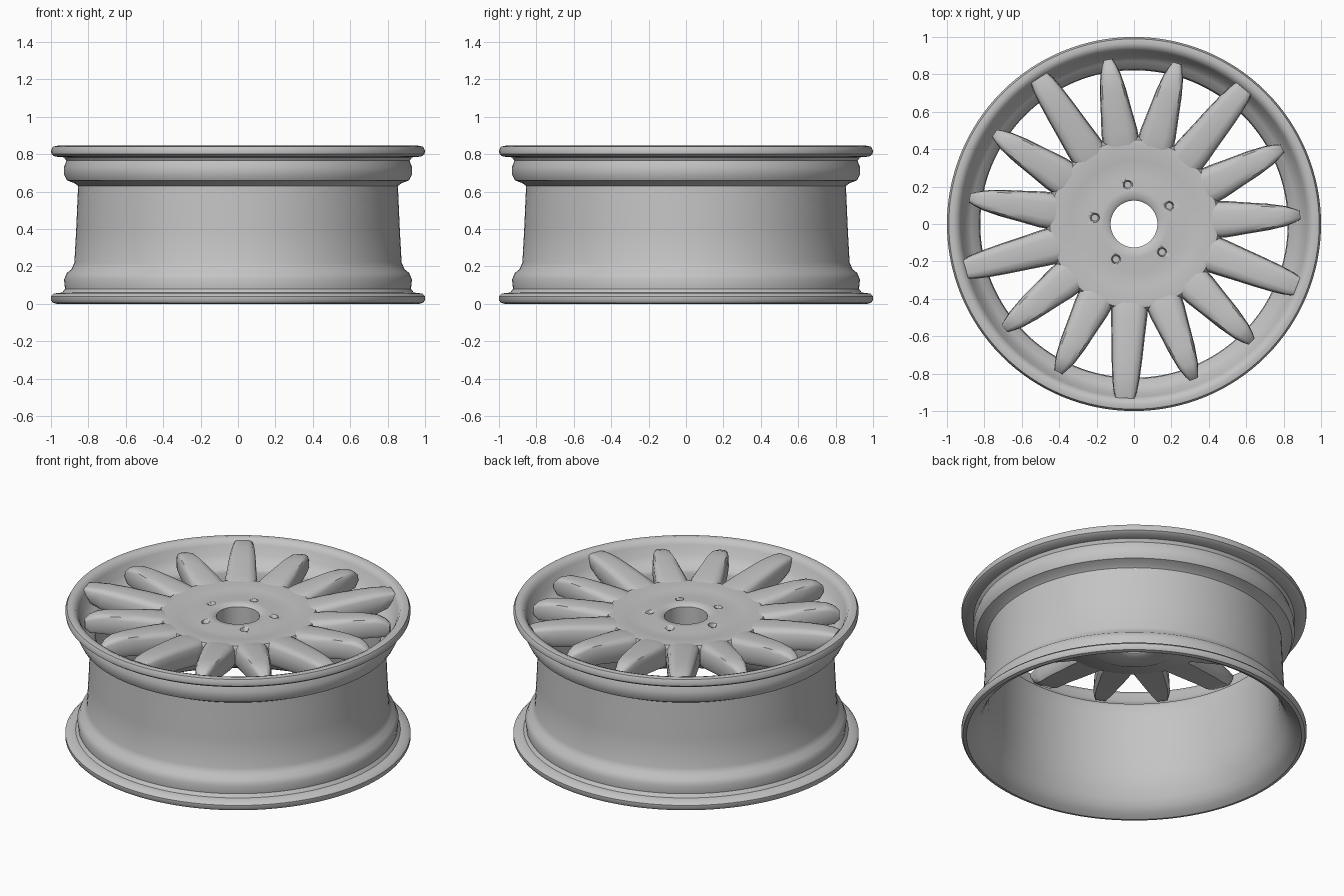
import bpy, bmesh, math
from mathutils import Matrix

cube = bpy.data.objects.get("Cube")
if cube:
    bpy.data.objects.remove(cube, do_unlink=True)

# One cast metal colour
metal = bpy.data.materials.new("cast grey metal")
metal.use_nodes = True
GREY = (0.55, 0.55, 0.55, 1)
metal.diffuse_color = GREY
metal.node_tree.nodes["Principled BSDF"].inputs["Base Color"].default_value = GREY


def finish(name, bm, angle=40):
    bmesh.ops.recalc_face_normals(bm, faces=bm.faces)
    mesh = bpy.data.meshes.new(name)
    bm.to_mesh(mesh)
    bm.free()
    mesh.materials.append(metal)
    obj = bpy.data.objects.new(name, mesh)
    bpy.context.collection.objects.link(obj)
    bpy.ops.object.select_all(action="DESELECT")
    obj.select_set(True)
    bpy.context.view_layer.objects.active = obj
    bpy.ops.object.shade_smooth_by_angle(angle=math.radians(angle))
    return obj


def lathe(name, profile, steps):
    """Spin a closed (radius, z) profile around the axle."""
    bm = bmesh.new()
    rings = []
    for i in range(steps):
        a = 2 * math.pi * i / steps
        rings.append([bm.verts.new((r * math.cos(a), r * math.sin(a), z)) for r, z in profile])
    n = len(profile)
    for i in range(steps):
        p, q = rings[i], rings[(i + 1) % steps]
        for j in range(n):
            k = (j + 1) % n
            bm.faces.new((p[j], q[j], q[k], p[k]))
    return finish(name, bm)


def spoke(name, sections, degrees):
    """Loft flat-topped sections (radius, half width, top z, bottom z) outward."""
    bm = bmesh.new()
    loops = []
    for r, w, top, low in sections:
        half = [(0.45, 1), (0.82, 0.95), (0.98, 0.8), (1.04, 0.2), (0.85, 0)]
        outline = [(w * s, low + (top - low) * f) for s, f in half]
        outline += [(-y, z) for y, z in reversed(outline)]
        loops.append([bm.verts.new((r, y, z)) for y, z in outline])
    n = len(loops[0])
    for p, q in zip(loops, loops[1:]):
        for j in range(n):
            k = (j + 1) % n
            bm.faces.new((p[j], q[j], q[k], p[k]))
    bm.faces.new(loops[0])
    bm.faces.new(loops[-1])
    bm.transform(Matrix.Rotation(math.radians(degrees), 4, "Z"))
    return finish(name, bm, 45)


# Barrel with rolled flanges, bead seats and a sloped face lip
lathe("rim_barrel", [
    (0.97, 0.0), (0.99, 0.005), (1.0, 0.02), (1.0, 0.04), (0.985, 0.055), (0.94, 0.06),
    (0.925, 0.08), (0.93, 0.13), (0.915, 0.165), (0.89, 0.185), (0.875, 0.22), (0.865, 0.4),
    (0.855, 0.63), (0.875, 0.645), (0.915, 0.66), (0.93, 0.69), (0.93, 0.73), (0.918, 0.765),
    (0.93, 0.783), (0.98, 0.787), (0.997, 0.8), (1.0, 0.82), (0.99, 0.84), (0.965, 0.845),
    (0.94, 0.835), (0.925, 0.81), (0.905, 0.755), (0.87, 0.715), (0.835, 0.695), (0.826, 0.675),
    (0.822, 0.6), (0.832, 0.3), (0.842, 0.2), (0.86, 0.145), (0.882, 0.09), (0.905, 0.05),
    (0.935, 0.02),
], 128)

# Dished hub with a centre bore
hub = lathe("hub", [
    (0.125, 0.785), (0.14, 0.798), (0.18, 0.8), (0.26, 0.79), (0.34, 0.795), (0.42, 0.807),
    (0.45, 0.803), (0.468, 0.775), (0.475, 0.7), (0.44, 0.665), (0.3, 0.63), (0.27, 0.615),
    (0.14, 0.615), (0.125, 0.625),
], 90)

# Five blind lug holes sunk into the hub
bm = bmesh.new()
for i in range(5):
    a = math.radians(27 + 72 * i)
    place = Matrix.Translation((0.212 * math.cos(a), 0.212 * math.sin(a), 0.8))
    bmesh.ops.create_cone(bm, cap_ends=True, segments=16, radius1=0.018, radius2=0.032,
                          depth=0.1, matrix=place)
cutter = finish("lug_hole_cutter", bm)
cutter.hide_render = True
cutter.hide_set(True)
cut = hub.modifiers.new("lug_holes", "BOOLEAN")
cut.operation = "DIFFERENCE"
cut.solver = "EXACT"
cut.object = cutter

# Fifteen spokes: every third one is broad and runs out to the flange
root = [(0.3, 0.05, 0.77, 0.66), (0.38, 0.08, 0.798, 0.66), (0.44, 0.095, 0.81, 0.665),
        (0.5, 0.093, 0.817, 0.675)]
slim = root + [(0.6, 0.081, 0.826, 0.69), (0.72, 0.068, 0.834, 0.71), (0.81, 0.052, 0.834, 0.72),
               (0.86, 0.036, 0.818, 0.72), (0.89, 0.022, 0.79, 0.745)]
broad = root + [(0.6, 0.086, 0.828, 0.69), (0.72, 0.079, 0.838, 0.71), (0.82, 0.071, 0.843, 0.72),
                (0.89, 0.062, 0.84, 0.745), (0.932, 0.05, 0.832, 0.805)]
for i in range(15):
    is_broad = i % 3 == 2
    kind = "broad" if is_broad else "slim"
    spoke(f"{kind}_spoke_{i + 1}", broad if is_broad else slim, 3 + 24 * i)
